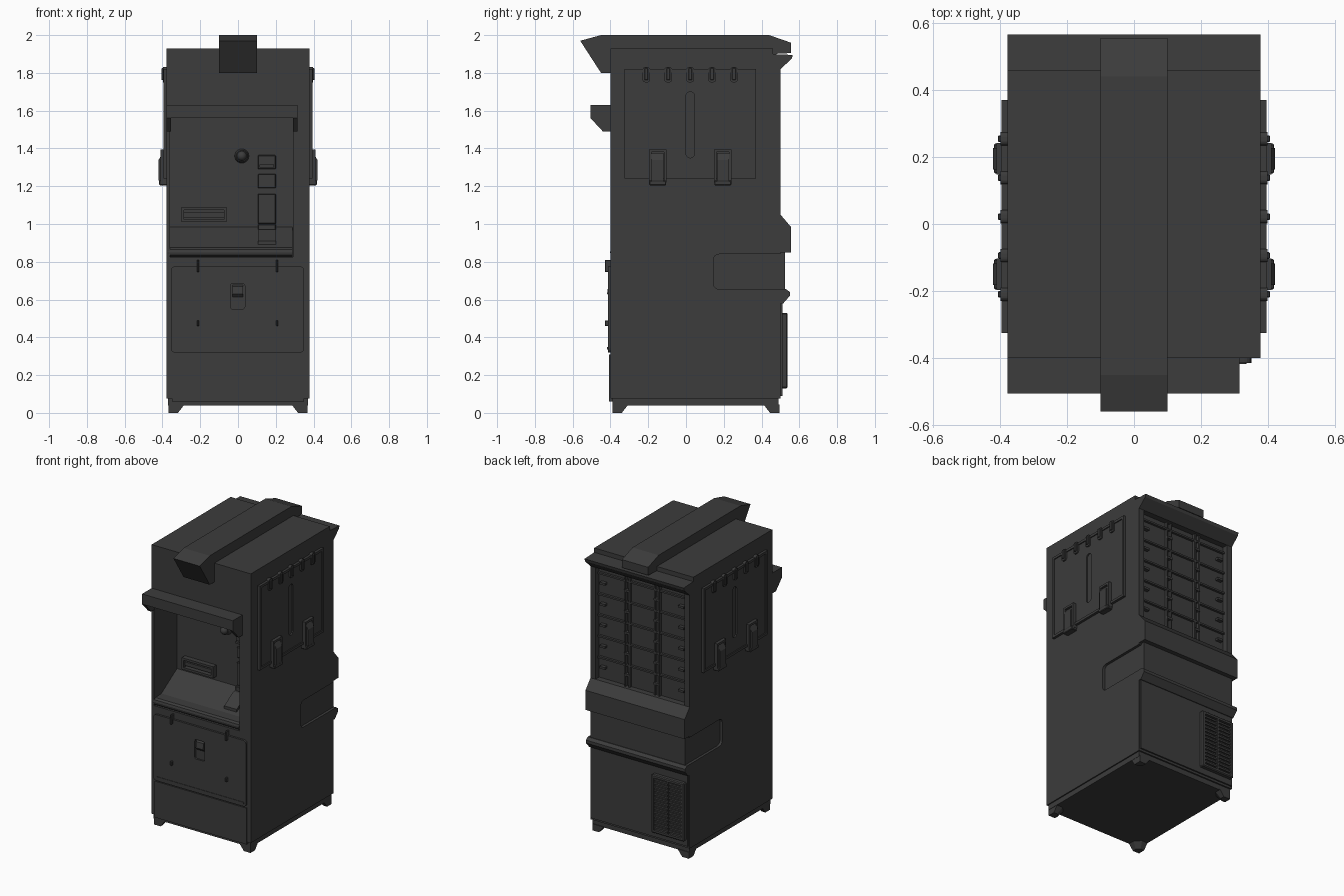
import bpy
import bmesh
from math import pi, sin, cos
from mathutils import Matrix, Vector

if "Cube" in bpy.data.objects:
    bpy.data.objects.remove(bpy.data.objects["Cube"], do_unlink=True)

grey = bpy.data.materials.new("charcoal_grey")
grey.use_nodes = True
grey.diffuse_color = (0.045, 0.045, 0.045, 1)
bsdf = grey.node_tree.nodes["Principled BSDF"]
bsdf.inputs["Base Color"].default_value = grey.diffuse_color
bsdf.inputs["Roughness"].default_value = 0.8


def finish(bm, name):
    bmesh.ops.recalc_face_normals(bm, faces=bm.faces)
    mesh = bpy.data.meshes.new(name)
    bm.to_mesh(mesh)
    bm.free()
    mesh.materials.append(grey)
    obj = bpy.data.objects.new(name, mesh)
    bpy.context.scene.collection.objects.link(obj)
    return obj


def box(name, x, y, z, bevel=0):
    """Box from (min, max) ranges, optionally with chamfered edges."""
    bm = bmesh.new()
    size = [r[1] - r[0] for r in (x, y, z)]
    mid = Vector([(r[0] + r[1]) / 2 for r in (x, y, z)])
    bmesh.ops.create_cube(bm, size=1, matrix=Matrix.Translation(mid) @ Matrix.Diagonal((*size, 1)))
    if bevel:
        bmesh.ops.bevel(bm, geom=bm.edges[:], offset=bevel, segments=1, affect='EDGES')
    return finish(bm, name)


def prism(name, points, lo, hi, axis=0):
    """Profile extruded along x (points are y, z) or along y (points are x, z)."""
    bm = bmesh.new()
    make = lambda t, p: (t, *p) if axis == 0 else (p[0], t, p[1])
    face = bm.faces.new([bm.verts.new(make(lo, p)) for p in points])
    new = bmesh.ops.extrude_face_region(bm, geom=[face])["geom"]
    shift = Vector(make(hi - lo, (0, 0)))
    bmesh.ops.translate(bm, vec=shift, verts=[v for v in new if isinstance(v, bmesh.types.BMVert)])
    return finish(bm, name)


def rounded(a, b, r, steps=4):
    """Rounded rectangle outline over the ranges a and b."""
    pts = []
    for k, (cx, cy) in enumerate([(a[1] - r, b[1] - r), (a[0] + r, b[1] - r),
                                  (a[0] + r, b[0] + r), (a[1] - r, b[0] + r)]):
        for i in range(steps + 1):
            t = (k + i / steps) * pi / 2
            pts.append((cx + r * cos(t), cy + r * sin(t)))
    return pts


def cut(obj, cutter):
    mod = obj.modifiers.new("cut", 'BOOLEAN')
    mod.operation = 'DIFFERENCE'
    mod.solver = 'EXACT'
    mod.object = cutter
    bpy.context.view_layer.objects.active = obj
    bpy.ops.object.modifier_apply(modifier=mod.name)
    bpy.data.objects.remove(cutter, do_unlink=True)


def side_range(s, a, b):
    return (min(s * a, s * b), max(s * a, s * b))


# Cabinet with the front alcove and the side grooves cut out
body = prism("cabinet", [(-.4, .075), (.5, .075), (.5, .935), (.46, .935), (.46, 1.93), (-.4, 1.93)], -.378, .378)
cut(body, box("alcove_cutter", (-.36, .29), (-.6, -.15), (.825, 1.61)))
for s in (-1, 1):
    cut(body, prism("groove_cutter", rounded((.145, .7), (.655, .84), .03), *side_range(s, .36, .5)))

# Base and feet
box("base", (-.37, .37), (-.39, .49), (.04, .08))
for sx in (-1, 1):
    for y0, d in ((-.39, 1), (.495, -1)):
        bm = bmesh.new()
        rings = []
        for z, w in ((0, .05), (.045, .085)):
            rings.append([bm.verts.new((sx * (.368 - w * i), y0 + d * w * j, z))
                          for i, j in ((0, 0), (1, 0), (1, .55), (.55, 1), (0, 1))])
        for i in range(5):
            j = (i + 1) % 5
            bm.faces.new((rings[0][i], rings[0][j], rings[1][j], rings[1][i]))
        bm.faces.new(rings[0])
        bm.faces.new(rings[1])
        finish(bm, "foot")

# Roof ridge overhanging front and back
prism("roof_ridge", [(-.4, 1.8), (-.45, 1.8), (-.56, 1.97), (-.45, 2), (.44, 2), (.555, 1.96),
                     (.555, 1.905), (.46, 1.9), (.46, 1.92), (-.4, 1.92)], -.1, .1)

# Canopy over the alcove with end brackets
box("canopy", (-.37, .31), (-.505, -.398), (1.56, 1.63))
for x in (-.378, .29):
    prism("canopy_bracket", [(-.398, 1.63), (-.505, 1.63), (-.505, 1.56), (-.44, 1.49), (-.398, 1.49)], x, x + .024)

# Console shelf with a sloped back and a rounded nose
prism("console", [(-.15, .825), (-.15, .985), (-.32, .878), (-.385, .875), (-.398, .865), (-.402, .85),
                  (-.398, .835), (-.385, .825)], -.373, .289)

# Dispenser slot: a frame around a recessed bar
for z in (1.01, 1.075):
    box("slot_rail", (-.3, -.06), (-.185, -.149), (z, z + .015))
for x in (-.3, -.075):
    box("slot_end", (x, x + .015), (-.185, -.149), (1.01, 1.09))
box("slot_bar", (-.285, -.075), (-.172, -.149), (1.035, 1.06))

# Payment column and round button
for z0, z1, d in ((1.29, 1.365, .025), (1.19, 1.265, .015), (1.0, 1.16, .015), (.95, 1.0, .03)):
    box("payment_plate", (.105, .2), (-.15 - d, -.149), (z0, z1), .004)
box("payment_slot", (.115, .19), (-.19, -.149), (1.3, 1.315))
prism("payment_chute", [(-.15, .97), (-.2, .97), (-.3, .91), (-.3, .88), (-.15, .88)], .105, .2)
bm = bmesh.new()
bmesh.ops.create_cone(bm, cap_ends=True, segments=24, radius1=.038, radius2=.03, depth=.03,
                      matrix=Matrix.Translation((.02, -.164, 1.36)) @ Matrix.Rotation(pi / 2, 4, 'X'))
bmesh.ops.create_uvsphere(bm, u_segments=20, v_segments=10, radius=.026,
                          matrix=Matrix.Translation((.02, -.178, 1.36)))
button = finish(bm, "button")
bpy.context.view_layer.objects.active = button
button.select_set(True)
bpy.ops.object.shade_smooth_by_angle()

# Service door with a latch and hinges, and the kick plate below it
door = prism("service_door", rounded((-.355, .35), (.32, .775), .02), -.414, -.39, axis=1)
cut(door, prism("latch_cutter", rounded((-.04, .036), (.55, .685), .012), -.5, -.402, axis=1))
prism("latch_handle", [(-.4, .68), (-.412, .67), (-.418, .63), (-.4, .61)], -.03, .026)
prism("door_lip", rounded((-.34, .335), (.335, .35), .006), -.417, -.41, axis=1)
for x in (-.212, .207):
    box("door_hinge", (x - .006, x + .006), (-.43, -.398), (.745, .81), .003)
    box("door_catch", (x - .006, x + .006), (-.43, -.41), (.46, .49), .003)
box("kick_plate", (-.35, .35), (-.407, -.39), (.06, .31))

# Side panels with a slot, hooks and clips
for s in (-1, 1):
    panel = box("side_panel", side_range(s, .37, .395), (-.325, .37), (1.24, 1.82))
    cut(panel, box("panel_cutter", side_range(s, .388, .45), (-.308, .353), (1.257, 1.803)))
    cut(panel, prism("slot_cutter", rounded((0, .045), (1.35, 1.7), .022), *side_range(s, .379, .45)))
    for i in range(5):
        y = .022 + (i - 2) * .116
        prism("panel_hook", rounded((y - .02, y + .02), (1.75, 1.83), .014), *side_range(s, .37, .398))
        box("hook_core", side_range(s, .39, .406), (y - .01, y + .01), (1.762, 1.825), .003)
    for y in (-.15, .195):
        for e in (-.04, .04):
            box("clip_rail", side_range(s, .37, .41), (y + e - .007, y + e + .007), (1.22, 1.395))
        box("clip_top", side_range(s, .37, .41), (y - .04, y + .04), (1.38, 1.395))
        clip = [(.37, 1.375), (.4, 1.375), (.42, 1.34), (.42, 1.23), (.405, 1.205), (.37, 1.205)]
        prism("clip_lever", [(s * px, pz) for px, pz in clip], y - .032, y + .032, axis=1)
        box("clip_foot", side_range(s, .375, .418), (y - .045, y + .045), (1.205, 1.23), .004)

# Back frame: hood, posts and sill
prism("back_hood", [(.45, 1.82), (.5, 1.82), (.56, 1.875), (.565, 1.895), (.45, 1.9)], -.378, .378)
prism("back_sill", [(.45, .85), (.555, .85), (.555, .985), (.5, 1.05), (.45, 1.05)], -.378, .378)
for s in (-1, 1):
    box("back_post", side_range(s, .34, .378), (.45, .5), (.935, 1.85))

# Back grid: shelves, uprights and small tabs
for r in range(1, 6):
    z = 1.05 + r * .145
    box("grid_shelf", (-.34, .34), (.45, .476), (z - .006, z + .006))
    for x in (-.3, -.113, .113, .3):
        box("grid_tab", (x - .02, x + .02), (.45, .485), (z - .07, z - .055))
for x in (-.113, .113):
    for e in (-.016, .016):
        box("grid_upright", (x + e - .005, x + e + .005), (.45, .48), (1.05, 1.82))

# Back band, lower lip and lower plate
box("back_band", (-.36, .36), (.45, .525), (.64, .86))
prism("back_lip", [(.45, .655), (.53, .655), (.55, .64), (.55, .62), (.515, .58), (.45, .58)], -.378, .378)
box("lower_plate", (-.37, .37), (.45, .51), (.09, .58))

# Vent grille
vent = box("vent_frame", (-.36, -.11), (.5, .538), (.13, .53), .006)
for x0, x1 in ((-.34, -.24), (-.23, -.13)):
    cut(vent, box("vent_cutter", (x0, x1), (.522, .6), (.15, .51)))
    for i in range(14):
        z = .165 + i * .025
        box("vent_slat", (x0, x1), (.52, .532), (z, z + .012))
